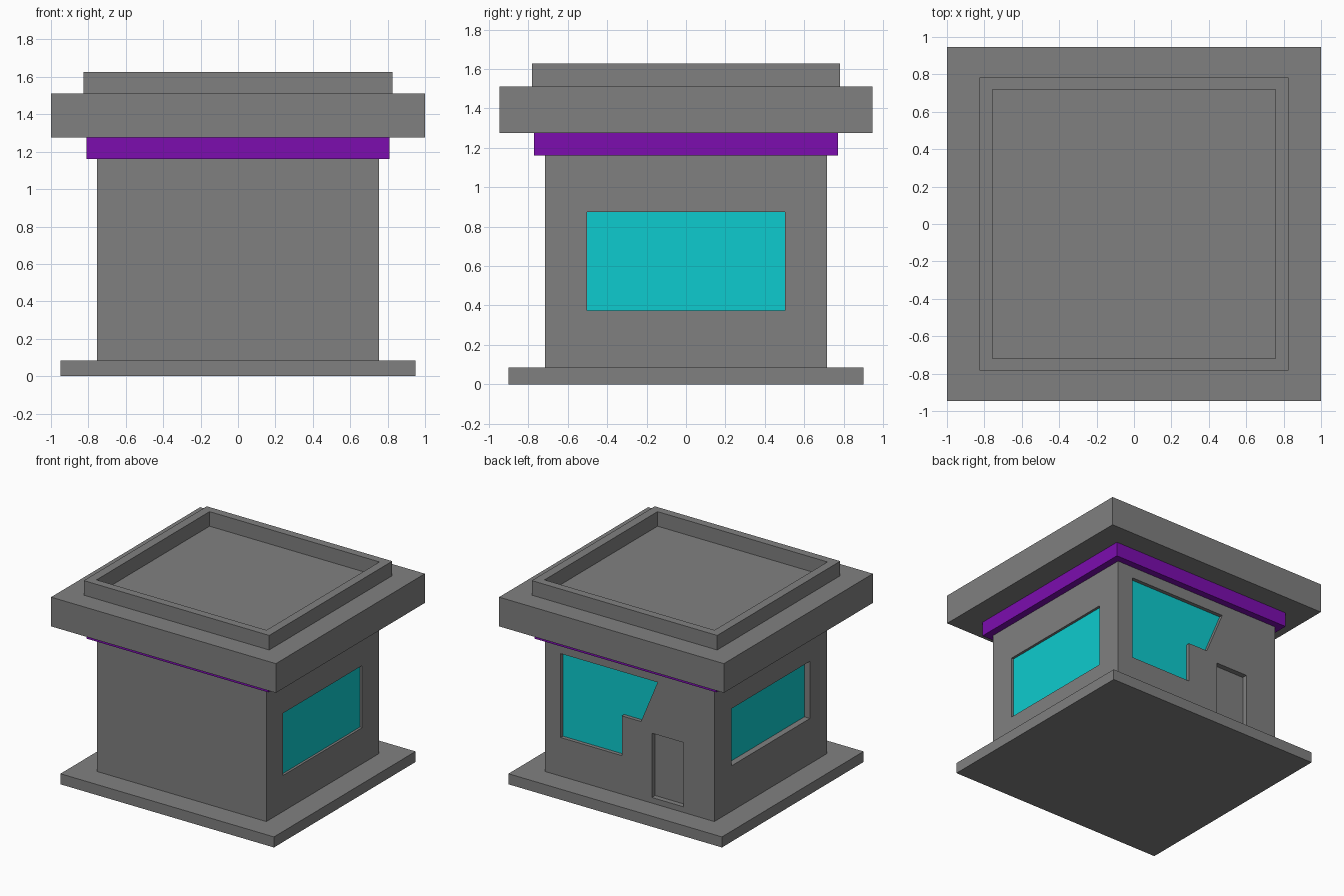
import bpy
import bmesh
from mathutils import Matrix

cube = bpy.data.objects.get("Cube")
if cube:
    bpy.data.objects.remove(cube, do_unlink=True)


def material(name, rgb):
    m = bpy.data.materials.new(name)
    m.use_nodes = True
    m.diffuse_color = (*rgb, 1)
    m.node_tree.nodes["Principled BSDF"].inputs["Base Color"].default_value = (*rgb, 1)
    return m


GREY = material("concrete grey", (0.216, 0.216, 0.216))
PURPLE = material("purple trim", (0.2, 0.004, 0.43))
TEAL = material("teal glass", (0.004, 0.6, 0.62))


def finish(bm, name, mat):
    bmesh.ops.recalc_face_normals(bm, faces=bm.faces)
    mesh = bpy.data.meshes.new(name)
    bm.to_mesh(mesh)
    bm.free()
    mesh.materials.append(mat)
    obj = bpy.data.objects.new(name, mesh)
    bpy.context.collection.objects.link(obj)
    return obj


def slab(name, half_x, half_y, z0, z1, mat=GREY):
    """Centred box between two heights."""
    bm = bmesh.new()
    bmesh.ops.create_cube(bm, size=1)
    bmesh.ops.scale(bm, vec=(2 * half_x, 2 * half_y, z1 - z0), verts=bm.verts)
    bmesh.ops.translate(bm, vec=(0, 0, (z0 + z1) / 2), verts=bm.verts)
    return finish(bm, name, mat)


def prism(name, outline, side, start, end, mat):
    """Extrude an outline (along wall, height) along the wall's normal axis."""
    bm = bmesh.new()
    place = (lambda u, z, d: (u, d, z)) if side == "y" else (lambda u, z, d: (d, u, z))
    face = bm.faces.new([bm.verts.new(place(u, z, start)) for u, z in outline])
    moved = bmesh.ops.extrude_face_region(bm, geom=[face])["geom"]
    verts = [v for v in moved if isinstance(v, bmesh.types.BMVert)]
    bmesh.ops.translate(bm, vec=place(0, 0, end - start), verts=verts)
    return finish(bm, name, mat)


def cut(target, cutter):
    """Bake a boolean difference and discard the cutter."""
    cutter.hide_render = True
    mod = target.modifiers.new("cut", "BOOLEAN")
    mod.operation = "DIFFERENCE"
    mod.solver = "EXACT"
    mod.object = cutter
    graph = bpy.context.evaluated_depsgraph_get()
    mesh = bpy.data.meshes.new_from_object(target.evaluated_get(graph))
    target.modifiers.clear()
    target.data = mesh
    bpy.data.objects.remove(cutter, do_unlink=True)


def rect(u0, u1, z0, z1):
    return [(u0, z0), (u1, z0), (u1, z1), (u0, z1)]


# Stacked building masses
WX, WY = 0.753, 0.715
slab("base_plinth", 0.95, 0.90, 0, 0.085)
walls = slab("walls", WX, WY, 0.085, 1.16)
slab("trim_band", 0.81, 0.77, 1.16, 1.275, PURPLE)
slab("roof_slab", 1.0, 0.947, 1.275, 1.51)

# Hollow parapet around the flat roof
parapet = slab("roof_parapet", 0.825, 0.782, 1.51, 1.627)
cut(parapet, slab("parapet_cutter", 0.756, 0.718, 1.4, 1.8))

# Recessed openings: name, outline, axis, wall position, depth, glazed
back_outline = [(0.615, 0.395), (0.07, 0.395), (0.07, 0.715),
                (-0.1, 0.715), (-0.248, 1.07), (0.615, 1.07)]
openings = [
    ("right_window", rect(-0.503, 0.503, 0.375, 0.875), "x", WX, 0.02, True),
    ("left_window", rect(-0.5, 0.5, 0.45, 0.91), "x", -WX, 0.05, True),
    ("back_window", back_outline, "y", WY, 0.03, True),
    ("back_door", rect(-0.48, -0.197, 0.13, 0.647), "y", WY, 0.042, False),
]
for name, outline, side, wall, depth, glazed in openings:
    out = 1 if wall > 0 else -1
    bed = wall - out * depth
    cutter_bed = bed - out * 0.004 if glazed else bed
    cut(walls, prism(name + "_cutter", outline, side, cutter_bed, wall + out * 0.1, GREY))
    if glazed:
        prism(name + "_glass", outline, side, cutter_bed, bed, TEAL)
